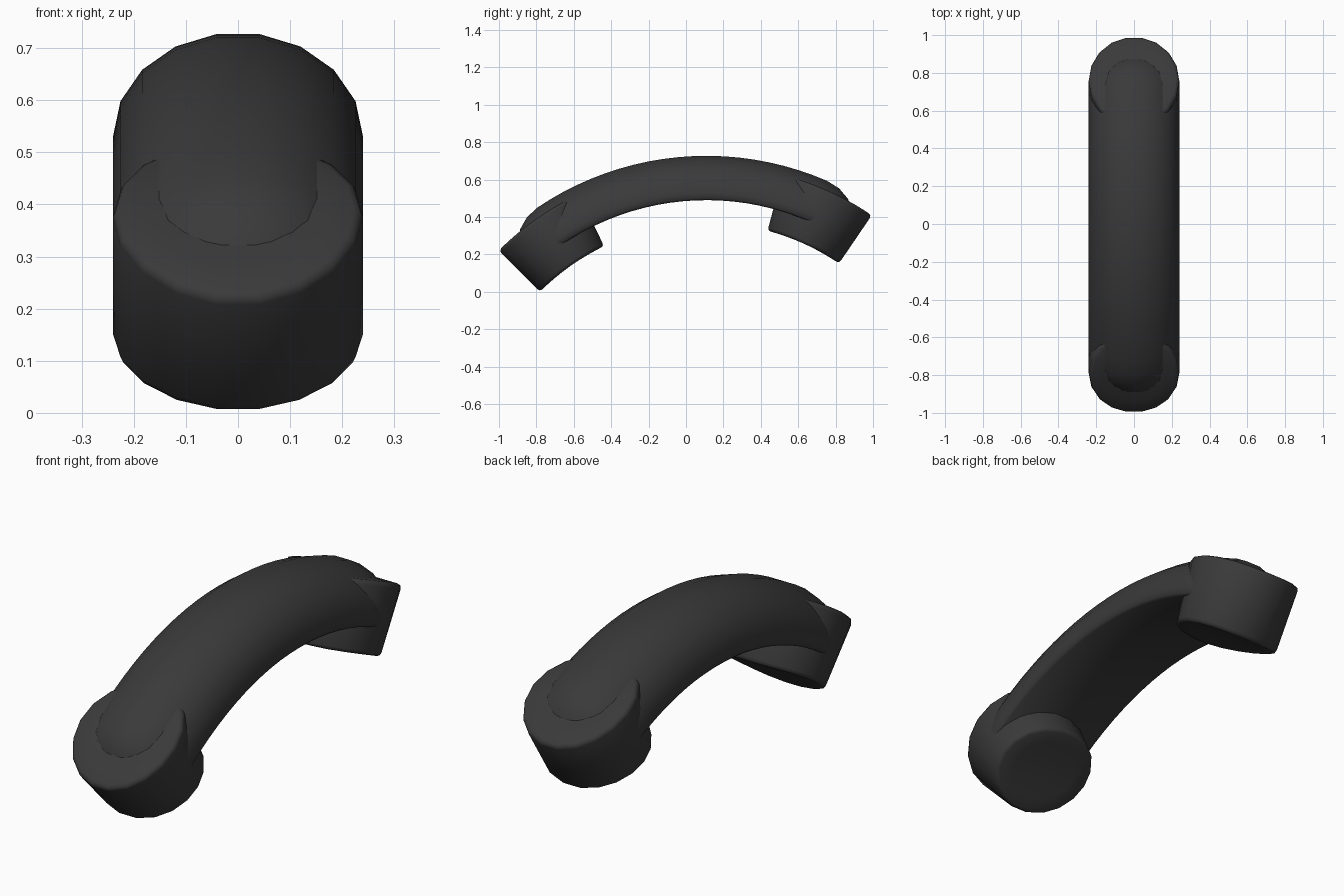
import bpy, bmesh
from math import sin, cos, pi, radians, sqrt

if "Cube" in bpy.data.objects:
    bpy.data.objects.remove(bpy.data.objects["Cube"])

# The straight handset is bent around this centre in the y-z plane
CY, CZ, BEND = 0.11, -0.89, 1.41
SIDES = 18

mat = bpy.data.materials.new("dark_plastic")
mat.diffuse_color = (0.042, 0.042, 0.042, 1)
mat.use_nodes = True
mat.node_tree.nodes["Principled BSDF"].inputs["Base Color"].default_value = mat.diffuse_color


def bend(x, theta, r):
    return (x, CY + r * sin(theta), CZ + r * cos(theta))


def loft(name, rings, angle):
    """Join closed rings of points with quads; collapsed end rings become tips."""
    bm = bmesh.new()
    rows = [[bm.verts.new(p) for p in ring] for ring in rings]
    for a, b in zip(rows, rows[1:]):
        n = len(a)
        for i in range(n):
            j = (i + 1) % n
            bm.faces.new((a[i], a[j], b[j], b[i]))
    bmesh.ops.remove_doubles(bm, verts=bm.verts, dist=0.0005)
    bmesh.ops.recalc_face_normals(bm, faces=bm.faces)
    mesh = bpy.data.meshes.new(name)
    bm.to_mesh(mesh)
    bm.free()
    obj = bpy.data.objects.new(name, mesh)
    bpy.context.collection.objects.link(obj)
    mesh.materials.append(mat)
    bpy.ops.object.select_all(action='DESELECT')
    obj.select_set(True)
    bpy.context.view_layer.objects.active = obj
    bpy.ops.object.shade_smooth_by_angle(angle=radians(angle))


# Ear and mouth cups: round drums with softened rims, bent with the handle
CUP = [(0, 1.26), (0.08, 1.26), (0.16, 1.26), (0.222, 1.26), (0.235, 1.265), (0.24, 1.278),
       (0.24, 1.553), (0.235, 1.566), (0.222, 1.571), (0.16, 1.571), (0.08, 1.571), (0, 1.571)]


def cup(name, degrees):
    rings = []
    for rad, r in CUP:
        rings.append([bend(rad * cos(2 * pi * i / SIDES),
                           radians(degrees) + rad * sin(2 * pi * i / SIDES) / BEND, r)
                      for i in range(SIDES)])
    loft(name, rings, 50)


cup("mouth_cup", -35.4)
cup("ear_cup", 24.6)

# Handle: half-round top, flat underside, rounded ends buried in the cups
AXIS = 1.42
section = [(0.24 * cos(pi * i / 9), 0.2 * sin(pi * i / 9)) for i in range(10)]
section += [(-0.238, -0.03), (-0.228, -0.04), (0.228, -0.04), (0.238, -0.03)]

START, END, CAP = -34.0, 23.5, 8.7
caps = [(CAP * sin(radians(a)), cos(radians(a))) for a in (18, 36, 54, 72, 90)]
stations = [(START - d, k) for d, k in reversed(caps)]
stations += [(START + (END - START) * i / 20, 1.0) for i in range(21)]
stations += [(END + d, k) for d, k in caps]
loft("handle", [[bend(x * k, radians(t), AXIS + h * k) for x, h in section]
                for t, k in stations], 50)
